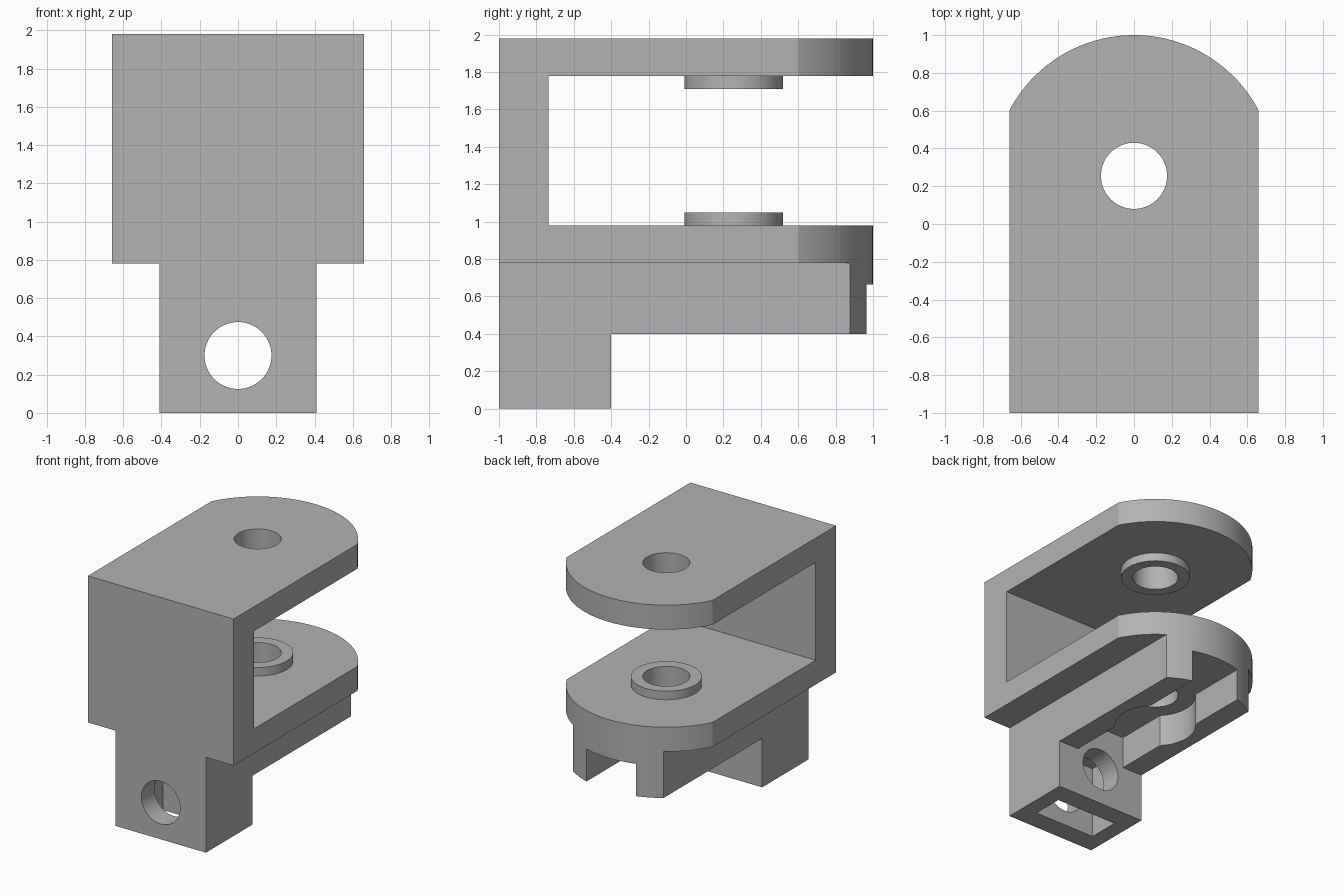
import bpy, bmesh, math
from mathutils import Matrix, Vector

if "Cube" in bpy.data.objects:
    bpy.data.objects.remove(bpy.data.objects["Cube"])

grey = bpy.data.materials.new("plain grey")
grey.use_nodes = True
grey.diffuse_color = (0.45, 0.45, 0.45, 1)
grey.node_tree.nodes["Principled BSDF"].inputs["Base Color"].default_value = grey.diffuse_color

PIVOT_Y, NOSE_R, HALF_W = 0.255, 0.745, 0.66
BORE_R, STEM_W, TOP = 0.175, 0.41, 1.98


def finish(bm, name):
    bmesh.ops.recalc_face_normals(bm, faces=bm.faces)
    mesh = bpy.data.meshes.new(name)
    bm.to_mesh(mesh)
    bm.free()
    mesh.materials.append(grey)
    obj = bpy.data.objects.new(name, mesh)
    bpy.context.collection.objects.link(obj)
    return obj


def box(name, x, y, z):
    bm = bmesh.new()
    bmesh.ops.create_cube(bm, size=1)
    for v in bm.verts:
        v.co = Vector([r[0] if c < 0 else r[1] for c, r in zip(v.co, (x, y, z))])
    return finish(bm, name)


def cylinder(name, radius, length, centre, along_y=False):
    bm = bmesh.new()
    turn = Matrix.Rotation(math.pi / 2, 4, "X") if along_y else Matrix()
    bmesh.ops.create_cone(bm, cap_ends=True, segments=64, radius1=radius, radius2=radius,
                          depth=length, matrix=Matrix.Translation(centre) @ turn)
    return finish(bm, name)


def combine(target, tool, operation="DIFFERENCE"):
    mod = target.modifiers.new("combine", "BOOLEAN")
    mod.operation, mod.solver, mod.object = operation, "EXACT", tool
    bpy.context.view_layer.objects.active = target
    bpy.ops.object.modifier_apply(modifier=mod.name)
    bpy.data.objects.remove(tool)


# Full-height blank with a rounded nose
start = math.acos(HALF_W / NOSE_R)
outline = [(-HALF_W, -1), (HALF_W, -1)]
for i in range(49):
    a = start + (math.pi - 2 * start) * i / 48
    outline.append((NOSE_R * math.cos(a), PIVOT_Y + NOSE_R * math.sin(a)))
bm = bmesh.new()
base = bm.faces.new([bm.verts.new((x, y, 0)) for x, y in outline])
top = bmesh.ops.extrude_face_region(bm, geom=[base])["geom"]
bmesh.ops.translate(bm, vec=(0, 0, TOP), verts=[g for g in top if isinstance(g, bmesh.types.BMVert)])
bracket = finish(bm, "fork_bracket")

# Opening between the two arms, and the narrow stem below
combine(bracket, box("arm_gap", (-2, 2), (-0.735, 2), (0.98, 1.78)))
for side in (-1, 1):
    combine(bracket, box("stem_side", sorted((side * STEM_W, side * 2)), (-2, 2), (-1, 0.78)))
combine(bracket, box("stem_rear", (-2, 2), (-0.4, 2), (-1, 0.4)))

# Underside channel with round recess, and slot in the foot
combine(bracket, box("channel", (-0.225, 0.225), (-0.4, 2), (0.1, 0.665)))
combine(bracket, cylinder("recess", 0.31, 0.5, (0, PIVOT_Y, 0.415)))
combine(bracket, box("foot_slot", (-0.28, 0.28), (-0.83, -0.57), (-1, 0.6)))

# Raised washers facing each other on the arms
for z in (0.985, 1.775):
    combine(bracket, cylinder("washer", 0.263, 0.13, (0, PIVOT_Y, z)), "UNION")

# Pivot bore and foot cross bore
combine(bracket, cylinder("pivot_bore", BORE_R, 5, (0, PIVOT_Y, 1)))
combine(bracket, cylinder("foot_bore", BORE_R, 1.2, (0, -0.8, 0.3), True))

bpy.ops.object.select_all(action="DESELECT")
bracket.select_set(True)
bpy.context.view_layer.objects.active = bracket
bpy.ops.object.shade_smooth_by_angle(angle=math.radians(25))
